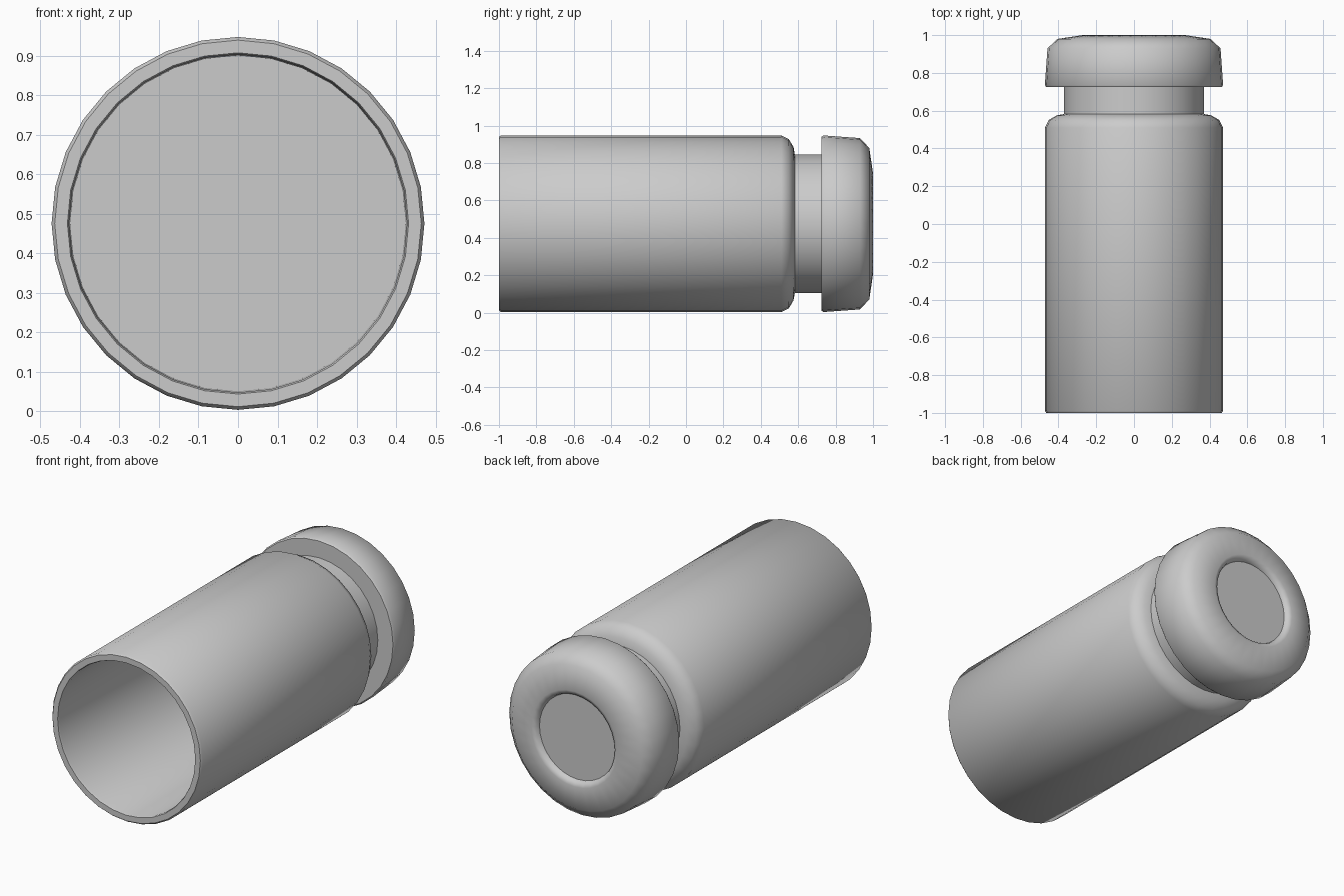
import bpy, bmesh, math

if "Cube" in bpy.data.objects:
    bpy.data.objects.remove(bpy.data.objects["Cube"])

SEGMENTS = 32
AXIS_Z = 0.475


def lathe(name, profile):
    """Revolve (radius, y) points about the y axis; both ends are capped."""
    bm = bmesh.new()
    rings = []
    for r, y in profile:
        ring = []
        for i in range(SEGMENTS):
            a = 2 * math.pi * i / SEGMENTS
            ring.append(bm.verts.new((r * math.sin(a), y, AXIS_Z + r * math.cos(a))))
        rings.append(ring)
    for a, b in zip(rings, rings[1:]):
        for i in range(SEGMENTS):
            j = (i + 1) % SEGMENTS
            bm.faces.new((a[i], a[j], b[j], b[i]))
    bm.faces.new(rings[0])
    bm.faces.new(rings[-1])
    bmesh.ops.recalc_face_normals(bm, faces=bm.faces[:])
    mesh = bpy.data.meshes.new(name)
    bm.to_mesh(mesh)
    bm.free()
    obj = bpy.data.objects.new(name, mesh)
    bpy.context.collection.objects.link(obj)
    bpy.ops.object.select_all(action='DESELECT')
    obj.select_set(True)
    bpy.context.view_layer.objects.active = obj
    bpy.ops.object.shade_smooth_by_angle(angle=math.radians(50))
    return obj


# One continuous shell: bore, rim, body, groove, flanged head and end recess
lathe("hollow_casing", [
    # bore floor and open mouth
    (0.425, 0.50), (0.428, -0.99), (0.432, -1.0),
    # body wall and rounded shoulder
    (0.464, -1.0), (0.472, -0.99), (0.472, 0.51), (0.452, 0.55),
    (0.41, 0.575), (0.37, 0.582),
    # groove and flanged head
    (0.37, 0.725), (0.465, 0.725), (0.472, 0.735), (0.458, 0.93),
    (0.405, 0.98), (0.27, 1.0),
    # shallow round recess in the closed end
    (0.247, 0.99), (0.24, 0.97),
])
